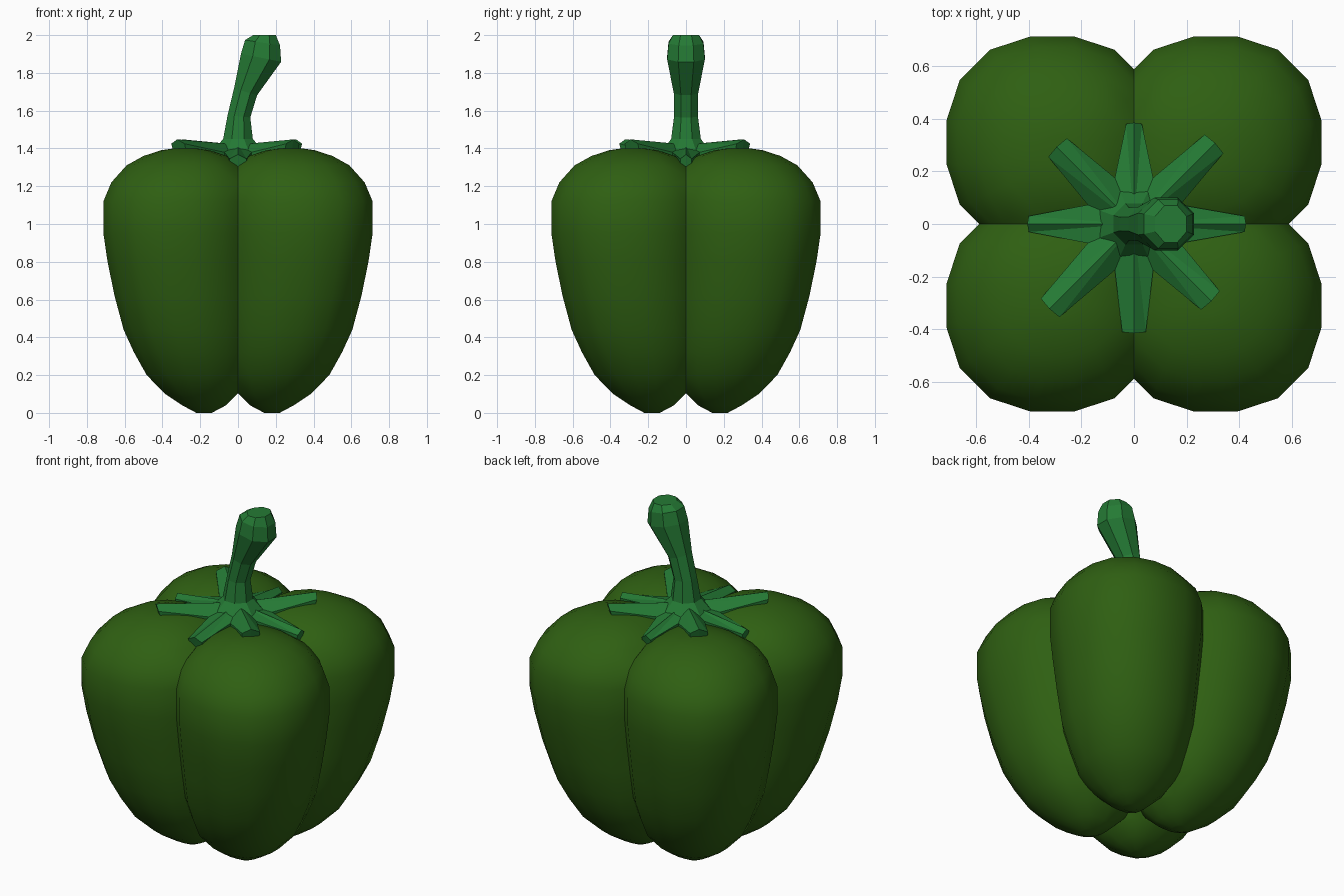
import bpy, bmesh
from math import sin, cos, pi, radians
from mathutils import Vector

if "Cube" in bpy.data.objects:
    bpy.data.objects.remove(bpy.data.objects["Cube"])


def material(name, rgb):
    m = bpy.data.materials.new(name)
    m.diffuse_color = (*rgb, 1)
    m.use_nodes = True
    m.node_tree.nodes["Principled BSDF"].inputs["Base Color"].default_value = m.diffuse_color
    return m


def finish(bm, name, mat):
    bmesh.ops.recalc_face_normals(bm, faces=bm.faces)
    me = bpy.data.meshes.new(name)
    bm.to_mesh(me)
    bm.free()
    ob = bpy.data.objects.new(name, me)
    bpy.context.collection.objects.link(ob)
    me.materials.append(mat)
    return ob


def loft(bm, rings, cap=True):
    loops = [[bm.verts.new(p) for p in ring] for ring in rings]
    n = len(loops[0])
    for a, b in zip(loops, loops[1:]):
        for i in range(n):
            j = (i + 1) % n
            bm.faces.new((a[i], a[j], b[j], b[i]))
    if cap:
        bm.faces.new(loops[0][::-1])
        bm.faces.new(loops[-1])
    return loops


flesh = material("pepper_green", (0.028, 0.115, 0.006))
green = material("stem_green", (0.018, 0.195, 0.035))

# Fruit: one rounded lobe (z, centre offset, radius), cut at the creases
lobe = [(0.0, .18, .04), (.04, .18, .115), (.10, .195, .19), (.20, .215, .268),
        (.32, .24, .31), (.44, .26, .345), (.62, .285, .368), (.80, .302, .388),
        (.95, .31, .402), (1.12, .31, .402), (1.22, .30, .37), (1.31, .29, .30),
        (1.36, .28, .22), (1.39, .28, .13), (1.40, .28, .06)]


def lobe_ring(z, c, r):
    pts = []
    for k in range(16):
        a = 2 * pi * (k + .5) / 16
        x, y = cos(a), sin(a)
        n = 4 if x < 0 and y < 0 else 2.3   # fuller toward the core
        s = r * 1.012 / (abs(x) ** n + abs(y) ** n) ** (1 / n)
        pts.append((c + s * x, c + s * y, z))
    return pts


bm = bmesh.new()
loft(bm, [lobe_ring(*row) for row in lobe])
bmesh.ops.recalc_face_normals(bm, faces=bm.faces)
for axis in ((1, 0, 0), (0, 1, 0)):
    bmesh.ops.bisect_plane(bm, geom=bm.verts[:] + bm.edges[:] + bm.faces[:], dist=1e-5,
                           plane_co=(0, 0, 0), plane_no=axis, clear_inner=True)
fruit = finish(bm, "pepper_body", flesh)
mirror = fruit.modifiers.new("Lobes", 'MIRROR')
mirror.use_axis = (True, True, False)
mirror.merge_threshold = 0.001
bpy.context.view_layer.objects.active = fruit
fruit.select_set(True)
bpy.ops.object.modifier_apply(modifier="Lobes")
bpy.ops.object.shade_smooth_by_angle(angle=radians(40))

# Calyx: eight-armed star (length, tip height, tip half width)
arms = [(.42, 1.36, .03), (.43, 1.44, .05), (.38, 1.36, .03), (.41, 1.44, .05),
        (.40, 1.36, .03), (.45, 1.44, .05), (.41, 1.36, .045), (.41, 1.44, .05)]
bm = bmesh.new()
top, bottom = [], []
for k, (length, z, w) in enumerate(arms):
    a = k * pi / 4
    out, side = Vector((cos(a), sin(a), 0)), Vector((-sin(a), cos(a), 0))
    v = a - pi / 8
    valley = Vector((.19 * cos(v), .19 * sin(v), 1.38))
    low = [out * length - side * w, out * (length + .005), out * length + side * w]
    top += [valley] + [p + Vector((0, 0, z + dz)) for p, dz in zip(low, (-.015, .008, -.015))]
    bottom += [valley - Vector((0, 0, .07))]
    bottom += [p * .97 + Vector((0, 0, z - .055)) for p in low]
rims = loft(bm, [bottom, top], cap=False)
for rim, z in zip(rims, (1.30, 1.42)):
    hub = bm.verts.new((0, 0, z))
    for i in range(len(rim)):
        bm.faces.new((rim[i - 1], rim[i], hub))
finish(bm, "calyx", green)

# Stem: leaning faceted stalk (x, z, x radius, y radius, slope of the ring)
stalk = [(0, 1.36, .17, .16, 0), (0, 1.45, .085, .085, 0), (.005, 1.57, .065, .068, -.1),
         (.04, 1.70, .066, .07, -.3), (.122, 1.88, .115, .108, -.2),
         (.13, 1.96, .10, .10, -.15), (.14, 2.0, .065, .075, 0)]
bm = bmesh.new()
loft(bm, [[(x + rx * cos(a), ry * sin(a), z + slope * rx * cos(a))
           for a in [2 * pi * (k + .5) / 8 for k in range(8)]]
          for x, z, rx, ry, slope in stalk])
finish(bm, "stem", green)
